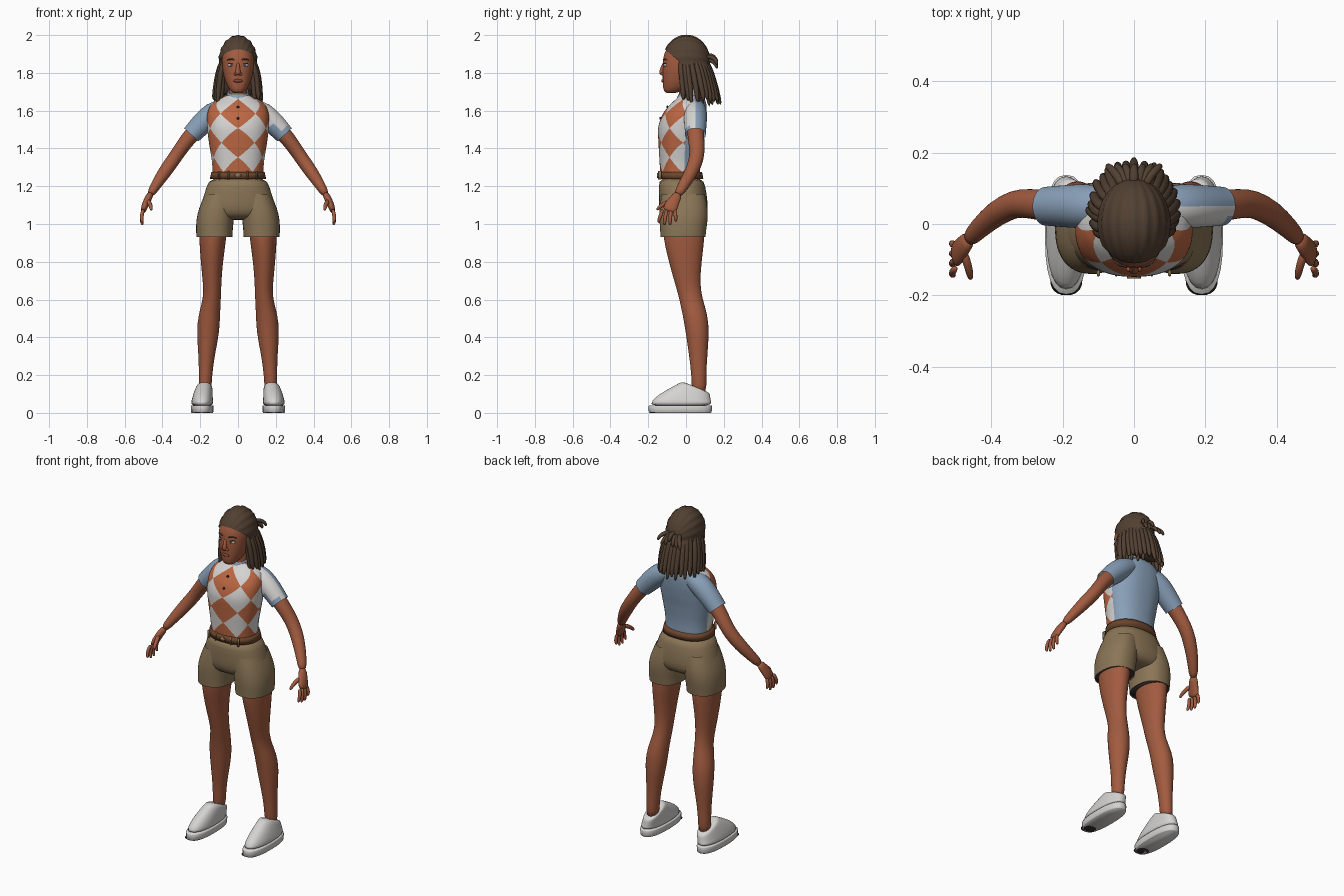
import bpy, bmesh, math, random
from mathutils import Vector, Matrix

random.seed(4)
if "Cube" in bpy.data.objects:
    bpy.data.objects.remove(bpy.data.objects["Cube"])


def material(name, *rgb):
    m = bpy.data.materials.new(name)
    m.use_nodes = True
    m.diffuse_color = (*rgb, 1)
    m.node_tree.nodes["Principled BSDF"].inputs["Base Color"].default_value = (*rgb, 1)
    return m


skin = material("brown skin", .36, .105, .05)
orange = material("burnt orange", .5, .135, .055)
white = material("off white", .66, .65, .63)
blue = material("dusty blue", .25, .35, .48)
khaki = material("khaki", .26, .18, .095)
hair = material("dark brown hair", .085, .052, .032)
leather = material("belt leather", .15, .06, .025)
iris_blue = material("iris blue", .13, .3, .6)
dark = material("near black", .03, .025, .025)
lip = material("lip", .24, .06, .04)


def finish(name, bm, mats, level=1, mirror=False):
    mesh = bpy.data.meshes.new(name)
    bm.to_mesh(mesh)
    bm.free()
    for m in mats:
        mesh.materials.append(m)
    mesh.shade_smooth()
    ob = bpy.data.objects.new(name, mesh)
    bpy.context.collection.objects.link(ob)
    if mirror:
        ob.modifiers.new("mirror", "MIRROR").use_mirror_merge = False
    if level:
        sub = ob.modifiers.new("smooth", "SUBSURF")
        sub.levels = sub.render_levels = level
    return ob


def bridge(name, rings, mats, level=1, mirror=False, caps=True, rule=None):
    """Join rings of points into a skin; rule picks a material slot per face."""
    bm = bmesh.new()
    loops = [[bm.verts.new(p) for p in ring] for ring in rings]
    for a, b in zip(loops, loops[1:]):
        for i in range(len(a)):
            j = (i + 1) % len(a)
            bm.faces.new((a[i], a[j], b[j], b[i]))
    if caps:
        bm.faces.new(loops[0])
        bm.faces.new(loops[-1])
    bmesh.ops.recalc_face_normals(bm, faces=bm.faces)
    if rule:
        for f in bm.faces:
            f.material_index = rule(f.calc_center_median())
    return finish(name, bm, mats, level, mirror)


def power(v, p):
    return math.copysign(abs(v) ** (2 / p), v)


def loft(name, rows, mat, n=24, p=2.3, **kw):
    """Level rings: height, centre x, half width, front y, back y, tilt."""
    rings = []
    for z, cx, rx, yf, yb, *tilt in rows:
        ring = []
        for i in range(n):
            a = math.tau * i / n
            dy = (yb - yf) / 2 * power(math.sin(a), p)
            ring.append((cx + rx * power(math.cos(a), p), (yf + yb) / 2 + dy,
                         z + (tilt[0] * dy if tilt else 0)))
        rings.append(ring)
    return bridge(name, rings, [mat], **kw)


def tube(name, pts, mats, n=12, **kw):
    """Rings square to a path: x, y, z, radius across, radius along y."""
    P = [Vector(p[:3]) for p in pts]
    rings = []
    for i, (*_, ra, rb) in enumerate(pts):
        t = (P[min(i + 1, len(P) - 1)] - P[max(i - 1, 0)]).normalized()
        ref = Vector((0, 1, 0)) if abs(t.y) < .9 else Vector((0, 0, 1))
        a = ref.cross(t).normalized()
        b = t.cross(a)
        rings.append([P[i] + a * ra * math.cos(k * math.tau / n)
                      + b * rb * math.sin(k * math.tau / n) for k in range(n)])
    return bridge(name, rings, mats, **kw)


def ball(name, loc, size, mat, mirror=False):
    bm = bmesh.new()
    bmesh.ops.create_uvsphere(bm, u_segments=20, v_segments=12, radius=1,
                              matrix=Matrix.LocRotScale(Vector(loc), None, Vector(size)))
    return finish(name, bm, [mat], 0, mirror)


# Shirt: flat sheet cut along the diamond lines, then wrapped round the torso
profile = [(1.24, .133, -.135, .075), (1.33, .138, -.14, .075), (1.42, .152, -.145, .085),
           (1.51, .163, -.147, .1), (1.58, .163, -.125, .108), (1.63, .145, -.088, .108),
           (1.665, .1, -.05, .098), (1.685, .055, -.035, .075)]


def torso_at(z):
    k = 0
    while k < len(profile) - 2 and z > profile[k + 1][0]:
        k += 1
    q = [profile[min(max(k + d, 0), len(profile) - 1)] for d in (-1, 0, 1, 2)]
    t = (z - q[1][0]) / (q[2][0] - q[1][0])
    return [b + .5 * t * (c - a + t * (2 * a - 5 * b + 4 * c - d + t * (3 * (b - c) + d - a)))
            for a, b, c, d in zip(*q)][1:]


bm = bmesh.new()
bmesh.ops.create_grid(bm, x_segments=64, y_segments=36, size=1)
low, high = profile[0][0], profile[-1][0]
for v in bm.verts:
    v.co = (v.co.x * math.pi, low + (v.co.y + 1) / 2 * (high - low), 0)
dw, dh, mid, side = 1.1, .155, 1.43, 1.75


def cut(co, no):
    bmesh.ops.bisect_plane(bm, geom=bm.verts[:] + bm.edges[:] + bm.faces[:],
                           plane_co=co, plane_no=no, dist=1e-5)


for k in range(-4, 4):
    for s in (1, -1):
        cut(((k + .5) * dw, mid, 0), (1 / dw, s / dh, 0))
for s in (side, -side):
    cut((s, 0, 0), (1, 0, 0))
for f in bm.faces:
    c = f.calc_center_median()
    u, w = c.x / dw, (c.y - mid) / dh
    odd = (math.floor(u + w + .5) + math.floor(u - w + .5)) % 2
    f.material_index = 2 if abs(c.x) > side else odd
for v in bm.verts:
    th, z = v.co.x, v.co.y
    rx, yf, yb = torso_at(z)
    v.co = (rx * power(math.sin(th), 2.3),
            (yf + yb) / 2 - (yb - yf) / 2 * power(math.cos(th), 2.3), z)
bmesh.ops.remove_doubles(bm, verts=bm.verts, dist=1e-4)
finish("shirt", bm, [orange, white, blue], 0)

# Sleeves, collar and buttons
for s, label in ((1, "left"), (-1, "right")):
    tube(label + "_sleeve", [(s * .08, .048, 1.612, .05, .055), (s * .13, .05, 1.588, .063, .064),
                             (s * .19, .05, 1.533, .06, .06), (s * .235, .05, 1.485, .053, .056),
                             (s * .247, .05, 1.472, .052, .055)], [blue, white], n=24, caps=False,
         rule=lambda c: int(c.y < .05 and c.z > 1.51 and c.x > 0))
loft("collar", [(1.655, 0, .07, -.06, .085, .35), (1.685, 0, .06, -.048, .076, .35),
                (1.705, 0, .055, -.042, .07, .35)], blue, caps=False)
for z, y in ((1.62, -.099), (1.56, -.136)):
    ball("button", (0, y, z), (.007, .005, .007), dark)

# Belt and shorts
loft("belt", [(1.238, 0, .149, -.147, .092), (1.276, 0, .141, -.146, .085)], leather,
     n=48, level=0)
tube("buckle", [(0, -.146, 1.257, .02, .014), (0, -.153, 1.257, .02, .014)], [khaki], n=4, level=0)
for x in (.05, .1):
    tube("belt_loop", [(x, -.139, 1.235, .005, .009), (x, -.138, 1.28, .005, .009)], [khaki],
         n=8, level=0, mirror=True)
loft("shorts_hips", [(1.25, 0, .15, -.143, .09), (1.2, 0, .166, -.145, .103),
                     (1.13, 0, .19, -.145, .115), (1.07, 0, .205, -.142, .117),
                     (1.035, 0, .19, -.12, .1), (1.02, 0, .12, -.07, .06)], khaki)
loft("shorts_leg", [(1.16, .095, .08, -.13, .1), (1.08, .113, .097, -.142, .118),
                    (1.02, .122, .1, -.142, .116), (.97, .125, .098, -.138, .108),
                    (.932, .125, .096, -.136, .104)], khaki, mirror=True, caps=False)
loft("shorts_inside", [(.936, .125, .092, -.131, .099), (.945, .125, .092, -.131, .099)], dark,
     level=0, mirror=True)

# Legs
loft("leg", [(1, .134, .076, -.125, .098), (.93, .133, .073, -.122, .1),
             (.8, .139, .059, -.092, .083), (.69, .137, .049, -.06, .074),
             (.61, .136, .046, -.037, .085), (.52, .153, .058, -.018, .115),
             (.43, .158, .061, -.002, .123), (.31, .166, .044, .015, .114),
             (.2, .172, .034, .03, .106), (.09, .176, .036, .028, .112)], skin, p=2, mirror=True)

# Shoes
loft("shoe_sole", [(0, .19, .056, -.192, .133), (.004, .19, .059, -.197, .136),
                   (.036, .19, .06, -.198, .138), (.04, .19, .058, -.196, .136)],
     white, p=2.5, mirror=True, level=0)
loft("shoe_upper", [(.034, .19, .058, -.193, .136), (.058, .19, .058, -.186, .135),
                    (.078, .188, .055, -.15, .133, -.12), (.105, .184, .05, -.085, .13, -.25),
                    (.13, .179, .044, -.03, .127, -.4), (.138, .178, .04, -.016, .121, -.42)],
     white, mirror=True)
loft("toe_tread", [(-.001 + .001, .19, .035, -.185, -.12), (.005, .19, .045, -.2, -.115)],
     dark, mirror=True, level=0)

# Arms and hands
tube("arm", [(.13, .05, 1.595, .045, .045), (.24, .05, 1.482, .044, .046),
             (.295, .058, 1.41, .038, .042), (.335, .058, 1.35, .037, .04),
             (.385, .032, 1.28, .037, .037), (.435, -.012, 1.205, .028, .03),
             (.468, -.048, 1.15, .021, .025)], [skin], n=16, mirror=True)
tube("palm", [(.46, -.038, 1.165, .02, .024), (.48, -.062, 1.127, .02, .032),
              (.496, -.082, 1.09, .018, .039), (.503, -.09, 1.062, .014, .037)],
     [skin], mirror=True)
for i in range(4):
    y = -.122 + .021 * i
    tip = 1.005 - .012 * (i in (1, 2)) + .006 * (i == 3)
    spread = -.022 + .009 * i
    tube("finger", [(.5, y, 1.08, .011, .011), (.511, y + spread * .6, 1.045, .011, .011),
                    (.51, y + spread, tip + .015, .01, .01), (.504, y + spread, tip, .006, .006)],
         [skin], n=8, mirror=True)
tube("thumb", [(.48, -.075, 1.125, .014, .014), (.466, -.115, 1.11, .013, .013),
               (.46, -.145, 1.085, .011, .011), (.458, -.155, 1.073, .006, .006)],
     [skin], n=8, mirror=True)

# Neck and head
loft("neck", [(1.62, 0, .056, -.04, .075), (1.68, 0, .046, -.035, .06),
              (1.78, 0, .048, -.045, .06)], skin, p=2)
loft("head", [(1.692, 0, .022, -.105, -.055), (1.702, 0, .037, -.116, -.03),
              (1.722, 0, .053, -.122, .01), (1.76, 0, .07, -.124, .05),
              (1.8, 0, .08, -.125, .075), (1.85, 0, .086, -.124, .09),
              (1.9, 0, .086, -.12, .095), (1.95, 0, .07, -.09, .08),
              (1.98, 0, .04, -.05, .05)], skin)
tube("nose", [(0, -.112, 1.86, .008, .008), (0, -.124, 1.83, .01, .01),
              (0, -.131, 1.805, .014, .013), (0, -.127, 1.788, .015, .012)], [skin])
ball("nostril", (.013, -.125, 1.794), (.009, .01, .008), skin, True)
ball("ear", (.087, -.005, 1.815), (.01, .02, .03), skin, True)
ball("eye", (.036, -.107, 1.842), (.018, .011, .0095), white, True)
ball("iris", (.036, -.113, 1.842), (.0085, .007, .0085), iris_blue, True)
ball("pupil", (.036, -.117, 1.842), (.004, .004, .004), dark, True)
tube("upper_lid", [(.016, -.115, 1.845, .003, .003), (.036, -.118, 1.853, .004, .004),
                   (.056, -.102, 1.846, .003, .003)], [dark], n=8, mirror=True)
tube("eyebrow", [(.016, -.121, 1.868, .004, .004), (.04, -.115, 1.875, .005, .005),
                 (.062, -.098, 1.867, .003, .003)], [hair], n=8, mirror=True)
ball("lips", (0, -.12, 1.758), (.024, .011, .009), lip)

# Ridged hair cap, trimmed along a sloping hairline
bm = bmesh.new()
bmesh.ops.create_uvsphere(bm, u_segments=72, v_segments=32, radius=1,
                          matrix=Matrix.Rotation(math.pi / 2, 4, "X"))
for v in bm.verts:
    x, y, z = v.co
    ridge = 1 + .022 * math.cos(18 * math.atan2(x, z))
    v.co = (x * .102 * ridge, y * .126 + .002, 1.862 + z * .137 * ridge)
bmesh.ops.bisect_plane(bm, geom=bm.verts[:] + bm.edges[:] + bm.faces[:],
                       plane_co=(0, -.1, 1.915), plane_no=(0, .85, 1), clear_inner=True)
finish("hair_cap", bm, [hair], 0)
loft("hair_mass", [(1.9, 0, .08, .01, .11), (1.8, 0, .09, .01, .135),
                   (1.72, 0, .095, .035, .15), (1.67, 0, .08, .07, .15)], hair)

# Hanging locks in two layers
for count, reach, drop in ((21, 1, 0), (14, .84, -.01)):
    for i in range(count):
        a = math.radians(-118 + 236 * i / (count - 1)) + random.uniform(-.05, .05)
        s, c = math.sin(a) * reach, math.cos(a) * reach
        end = 1.635 + drop + random.uniform(-.012, .03)
        out = random.uniform(.94, 1.04)
        tube("hair_lock", [(.07 * s, .01 + .08 * c, 1.89, .011, .011),
                           (.1 * s, .02 + .105 * c, 1.83, .016, .016),
                           (.113 * s, .032 + .115 * c, 1.76, .016, .016),
                           (.122 * s * out, .042 + .125 * c, 1.69, .015, .015),
                           (.128 * s * out, .046 + .134 * c * out, end, .008, .008)],
             [hair], n=8)

# Short tied-back locks at the crown
for i in range(7):
    x = (i - 3) / 3
    rise = random.uniform(-.02, .025)
    tube("tied_lock", [(.03 * x, .1, 1.885, .014, .014), (.045 * x, .135, 1.885 + rise, .014, .014),
                       (.07 * x, .16, 1.865 + rise, .012, .012),
                       (.075 * x, .165, 1.84 + rise, .007, .007)], [hair], n=8)
